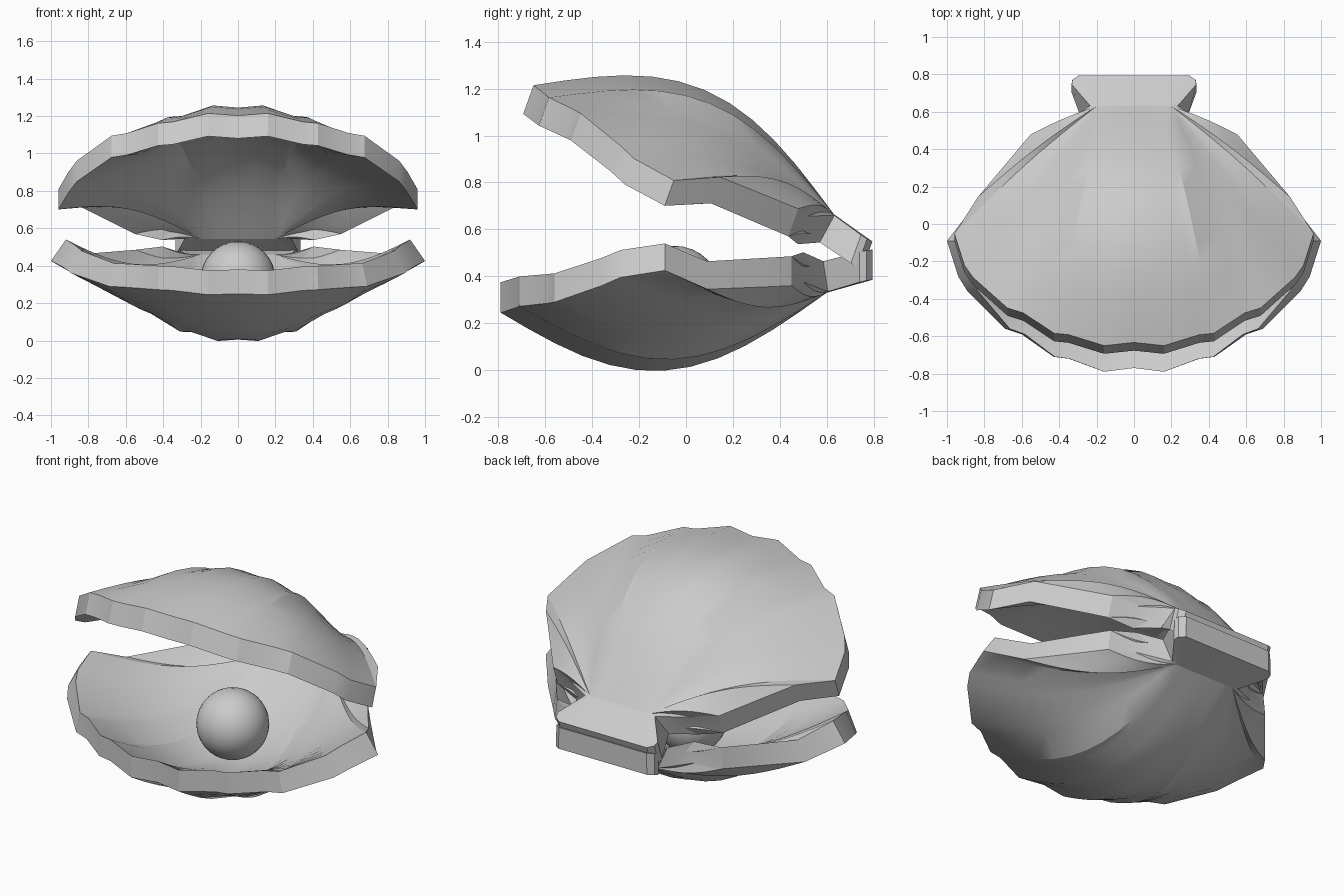
import bpy, bmesh, math
from mathutils import Vector

if "Cube" in bpy.data.objects:
    bpy.data.objects.remove(bpy.data.objects["Cube"])

# Half of the scalloped rim: x, y, z of the lower outer edge, and bulge depth of that rib
RIM = [
    (0, .795, .385, 0), (.295, .795, .385, 0), (.33, .77, .382, 0), (.335, .74, .375, 0),
    (.235, .605, .335, 0),
    (.41, .50, .375, .015), (.56, .45, .36, .03), (.65, .34, .355, .04), (.86, .09, .345, .07),
    (1.0, -.09, .425, .09), (.94, -.28, .395, .105), (.89, -.36, .36, .11),
    (.69, -.56, .29, .155), (.60, -.59, .285, .18), (.43, -.71, .272, .255),
    (.35, -.72, .268, .255), (.16, -.79, .245, .29), (0, -.77, .25, .285),
]
APEX_Y, APEX_Z, THICK, RINGS = .60, .33, .13, 12


def shell(name, tilt, place=lambda p: p, narrow=0.0, deep=1.0):
    """Fan-shaped dish: ribs run from a short hinge line to the scalloped rim."""
    loop = RIM + [(-x, y, z, d) for x, y, z, d in RIM[-2:0:-1]]
    bm = bmesh.new()

    def grid(inner):
        rows = []
        for x, y, z, d in loop:
            spread = 1 if y > .3 and x else abs(x) * 1.75
            apex = Vector((math.copysign(.2 * min(1, spread), x), APEX_Y, APEX_Z))
            rim = Vector((x * (1 - narrow * x * x), y, z))
            if inner:
                rim += Vector((-tilt * x ** 3, 0, THICK - .015 * x * x))
                apex.z += THICK
                if .59 < y < .7:  # neck flares inward under the ear
                    rim += Vector((math.copysign(.05, x), -.02, 0))
            row = []
            for i in range(RINGS + 1):
                t = i / RINGS
                p = apex.lerp(rim, t)
                p.z -= d * deep * math.sin(math.pi * t)
                row.append(bm.verts.new(place(p)))
            rows.append(row)
        return rows

    out, inn = grid(False), grid(True)
    for k in range(len(loop)):
        j = (k + 1) % len(loop)
        a, b, c, d = out[k], out[j], inn[k], inn[j]
        for i in range(RINGS):
            bm.faces.new((a[i], a[i + 1], b[i + 1], b[i]))
            bm.faces.new((c[i], d[i], d[i + 1], c[i + 1]))
        bm.faces.new((a[-1], c[-1], d[-1], b[-1]))
    bmesh.ops.remove_doubles(bm, verts=bm.verts[:], dist=.0005)
    if bm.calc_volume(signed=True) < 0:  # make the faces point outward
        bmesh.ops.reverse_faces(bm, faces=bm.faces[:])
    me = bpy.data.meshes.new(name)
    bm.to_mesh(me)
    bm.free()
    ob = bpy.data.objects.new(name, me)
    bpy.context.collection.objects.link(ob)
    smooth(ob, 25)


def smooth(ob, angle):
    bpy.ops.object.select_all(action='DESELECT')
    ob.select_set(True)
    bpy.context.view_layer.objects.active = ob
    bpy.ops.object.shade_smooth_by_angle(angle=math.radians(angle))


def open_lid(p):
    """Mirror upward and swing open around the hinge."""
    a = math.radians(19.7)
    y, z = p.y - .79, .385 - p.z
    return Vector((p.x, .79 + y * math.cos(a) + z * math.sin(a),
                   .55 - y * math.sin(a) + z * math.cos(a)))


# Lower and upper shell halves
shell("lower_shell", .08)
shell("upper_shell", 0, open_lid, narrow=.04, deep=.93)

# Pearl
bpy.ops.mesh.primitive_uv_sphere_add(segments=32, ring_count=16, radius=.2, location=(0, -.05, .33))
pearl = bpy.context.object
pearl.name = "pearl"
smooth(pearl, 60)
